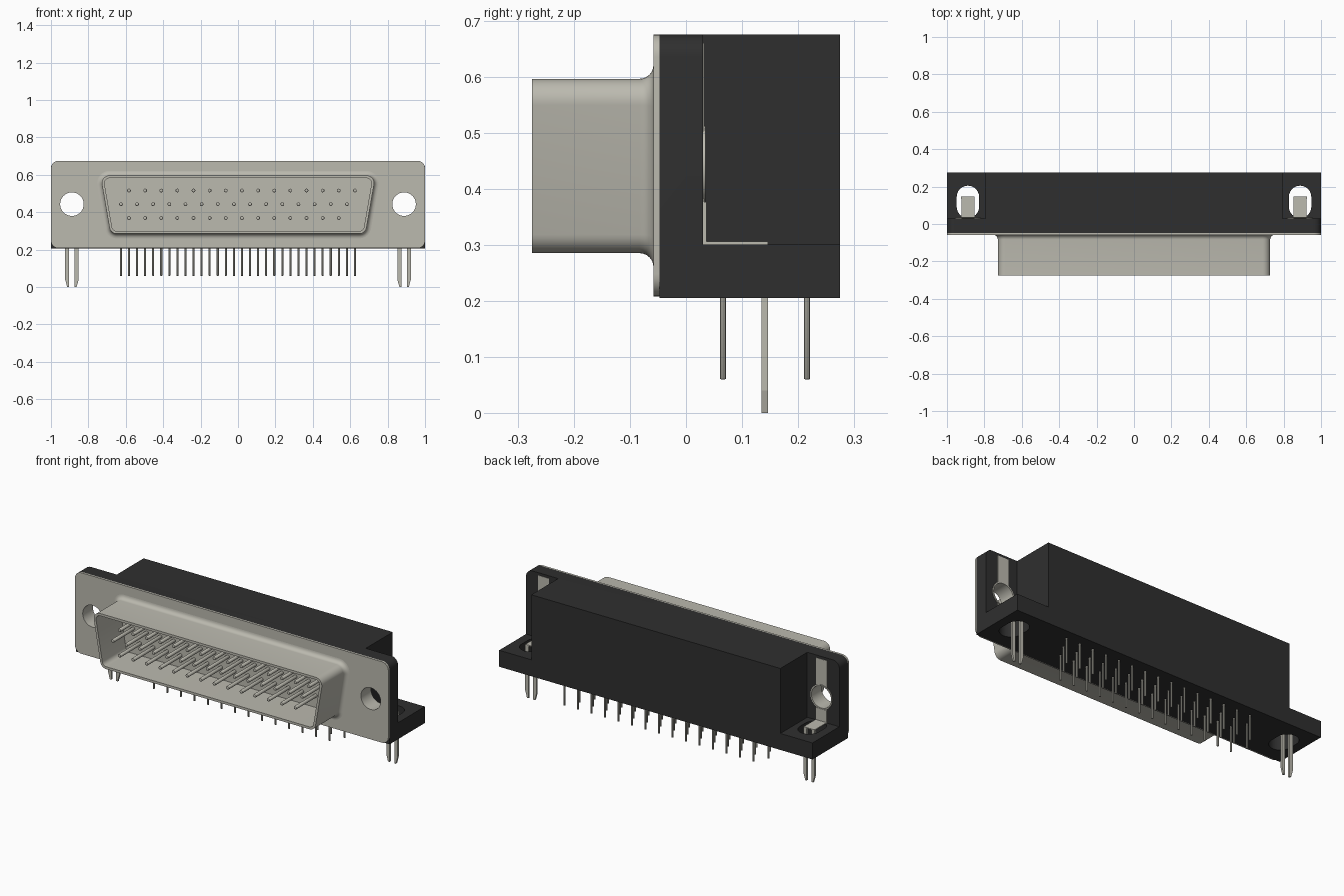
import bpy, bmesh, math
from mathutils import Matrix, Vector

cube = bpy.data.objects.get("Cube")
if cube:
    bpy.data.objects.remove(cube, do_unlink=True)


def material(name, rgb):
    m = bpy.data.materials.new(name)
    m.use_nodes = True
    m.diffuse_color = (*rgb, 1)
    m.node_tree.nodes["Principled BSDF"].inputs["Base Color"].default_value = (*rgb, 1)
    return m


METAL = material("warm_grey_metal", (0.50, 0.49, 0.43))
BLACK = material("black_plastic", (0.028, 0.028, 0.028))


def finish(name, bm, mat):
    bmesh.ops.recalc_face_normals(bm, faces=bm.faces[:])
    mesh = bpy.data.meshes.new(name)
    bm.to_mesh(mesh)
    bm.free()
    mesh.materials.append(mat)
    ob = bpy.data.objects.new(name, mesh)
    bpy.context.collection.objects.link(ob)
    return ob


def add_box(bm, x, y, z):
    """Box from (min, max) pairs."""
    size = [b - a for a, b in (x, y, z)]
    mid = [(a + b) / 2 for a, b in (x, y, z)]
    m = Matrix.Translation(mid) @ Matrix.Diagonal((*size, 1))
    return bmesh.ops.create_cube(bm, size=1, matrix=m)["verts"]


def box(name, x, y, z, mat):
    bm = bmesh.new()
    add_box(bm, x, y, z)
    return finish(name, bm, mat)


def add_rod(bm, a, b, r, sides=12, tip=0.0):
    """Cylinder from a to b, with chamfered ends if tip is set."""
    a, b = Vector(a), Vector(b)
    m = Matrix.Translation((a + b) / 2) @ (b - a).to_track_quat("Z", "Y").to_matrix().to_4x4()
    verts = bmesh.ops.create_cone(bm, cap_ends=True, segments=sides, radius1=r, radius2=r,
                                  depth=(b - a).length, matrix=m)["verts"]
    if tip:
        caps = {f for v in verts for f in v.link_faces if len(f.verts) == sides}
        rims = list({e for f in caps for e in f.edges})
        bmesh.ops.bevel(bm, geom=rims, offset=tip, segments=2, affect="EDGES", profile=0.5)


def rod(name, a, b, r, sides, mat):
    bm = bmesh.new()
    add_rod(bm, a, b, r, sides)
    return finish(name, bm, mat)


def rounded(centres, r, steps=8):
    """Rounded outline around counter-clockwise corner centres."""
    pts, n = [], len(centres)
    for i, (cx, cz) in enumerate(centres):
        px, pz = centres[i - 1]
        nx, nz = centres[(i + 1) % n]
        a0 = math.atan2(-(cx - px), cz - pz)
        a1 = math.atan2(-(nx - cx), nz - cz)
        turn = (a1 - a0) % math.tau
        for k in range(steps + 1):
            a = a0 + turn * k / steps
            pts.append((cx + r * math.cos(a), cz + r * math.sin(a)))
    return pts


def loft(name, rings, mat):
    """Solid through (outline, y) rings, capped at both ends."""
    bm = bmesh.new()
    loops = [[bm.verts.new((x, y, z)) for x, z in outline] for outline, y in rings]
    for a, b in zip(loops, loops[1:]):
        for i in range(len(a)):
            j = (i + 1) % len(a)
            bm.faces.new((a[i], a[j], b[j], b[i]))
    bm.faces.new(loops[0])
    bm.faces.new(loops[-1])
    return finish(name, bm, mat)


def cut(target, cutters):
    """Subtract the cutters, then remove them."""
    for c in cutters:
        mod = target.modifiers.new("cut", "BOOLEAN")
        mod.operation, mod.solver, mod.object = "DIFFERENCE", "EXACT", c
        bpy.context.view_layer.objects.active = target
        bpy.ops.object.modifier_apply(modifier=mod.name)
        bpy.data.objects.remove(c, do_unlink=True)


EAR_X, HOLE_Z, HOLE_R = 0.888, 0.443, 0.063
BOTTOM, TOP, LEDGE = 0.205, 0.675, 0.30
SIDES = (("left", 1), ("right", -1))


def hole(s, r):
    return rod("hole_cutter", (s * EAR_X, -0.2, HOLE_Z), (s * EAR_X, 0.2, HOLE_Z), r, 32, METAL)


def span(s, a, b):
    return tuple(sorted((s * a, s * b)))


# Plastic body: block with rounded top corners, cut back at both ears
bm = bmesh.new()
add_box(bm, (-1, 1), (-0.047, 0.275), (BOTTOM, TOP))
top_edges = [e for e in bm.edges if all(v.co.z > 0.6 for v in e.verts)
             and e.verts[0].co.x == e.verts[1].co.x]
bmesh.ops.bevel(bm, geom=top_edges, offset=0.04, segments=6, affect="EDGES", profile=0.5)
body = finish("plastic_body", bm, BLACK)
for label, s in SIDES:
    ear = box("ear_cutter", span(s, 0.795, 1.1), (0.03, 0.4), (LEDGE, 0.8), BLACK)
    bm = bmesh.new()
    # Stadium-shaped slot through the ledge
    outline = [(s * EAR_X + 0.06 * math.cos(a), y + 0.06 * math.sin(a))
               for y, start in ((0.145, 0), (0.092, math.pi))
               for a in (start + math.pi * k / 12 for k in range(13))]
    base = bm.faces.new([bm.verts.new((x, y, 0.1)) for x, y in outline])
    up = bmesh.ops.extrude_face_region(bm, geom=[base])["geom"]
    bmesh.ops.translate(bm, vec=(0, 0, 0.26),
                        verts=[v for v in up if isinstance(v, bmesh.types.BMVert)])
    slot = finish("slot_cutter", bm, BLACK)
    cut(body, [ear, slot, hole(s, 0.067)])

# Front shield plate
corners = [(-0.96, 0.248), (0.96, 0.248), (0.96, 0.635), (-0.96, 0.635)]
plate = rounded(corners, 0.04)
shield = loft("shield_plate", [(plate, -0.047), (plate, -0.058)], METAL)
cut(shield, [hole(s, HOLE_R) for _, s in SIDES])

# Tapered shell with a flared root and a hollow inside
taper = [(-0.648, 0.325), (0.648, 0.325), (0.688, 0.556), (-0.688, 0.556)]
rings = []
for k in range(7):
    t = math.pi / 2 * k / 6
    rings.append((rounded(taper, 0.04 + 0.025 * (1 - math.sin(t))), -0.058 - 0.025 * (1 - math.cos(t))))
rings += [(rounded(taper, 0.04), -0.275), (rounded(taper, 0.026), -0.275), (rounded(taper, 0.026), -0.06)]
shell = loft("connector_shell", rings, METAL)

# Contact pins inside the shell and matching solder pins below
PITCH = 0.0863
contacts, tails = bmesh.new(), bmesh.new()
for z, y, start, count in ((0.516, 0.216, -0.583, 15), (0.443, 0.141, -0.626, 15),
                           (0.369, 0.066, -0.583, 14)):
    for i in range(count):
        x = start + i * PITCH
        add_rod(contacts, (x, -0.055, z), (x, -0.25, z), 0.01, 12, 0.004)
        add_rod(tails, (x, y, 0.22), (x, y, 0.06), 0.0055, 8, 0.0015)
contact_pins = finish("contact_pins", contacts, METAL)
solder_pins = finish("solder_pins", tails, METAL)

# Mounting hardware on each ear
smooth = [body, shield, shell, contact_pins, solder_pins]
for label, s in SIDES:
    x0 = s * EAR_X
    wide = (x0 - 0.035, x0 + 0.035)
    strip = box(label + "_bracket_strip", wide, (0.02, 0.032), (LEDGE, 0.66), METAL)
    cut(strip, [hole(s, 0.066)])
    tube = rod(label + "_threaded_insert", (x0, -0.047, HOLE_Z), (x0, 0.035, HOLE_Z), 0.07, 32, METAL)
    cut(tube, [hole(s, HOLE_R)])
    smooth.append(tube)
    bm = bmesh.new()
    add_box(bm, wide, (0.031, 0.037), (LEDGE, 0.376))
    add_box(bm, wide, (0.031, 0.146), (LEDGE, 0.306))
    finish(label + "_bracket_foot", bm, METAL)
    # Pair of board-lock prongs with tapered outer tips
    for side, d in (("outer", s), ("inner", -s)):
        profile = [(0.015, 0.303), (0.015, 0.0), (0.025, 0.0), (0.036, 0.04), (0.036, 0.303)]
        outline = [(x0 + d * px, pz) for px, pz in profile]
        loft(f"{label}_{side}_prong", [(outline, 0.135), (outline, 0.146)], METAL)

bpy.ops.object.select_all(action="DESELECT")
for ob in smooth:
    ob.select_set(True)
bpy.context.view_layer.objects.active = body
bpy.ops.object.shade_smooth_by_angle(angle=math.radians(35))
